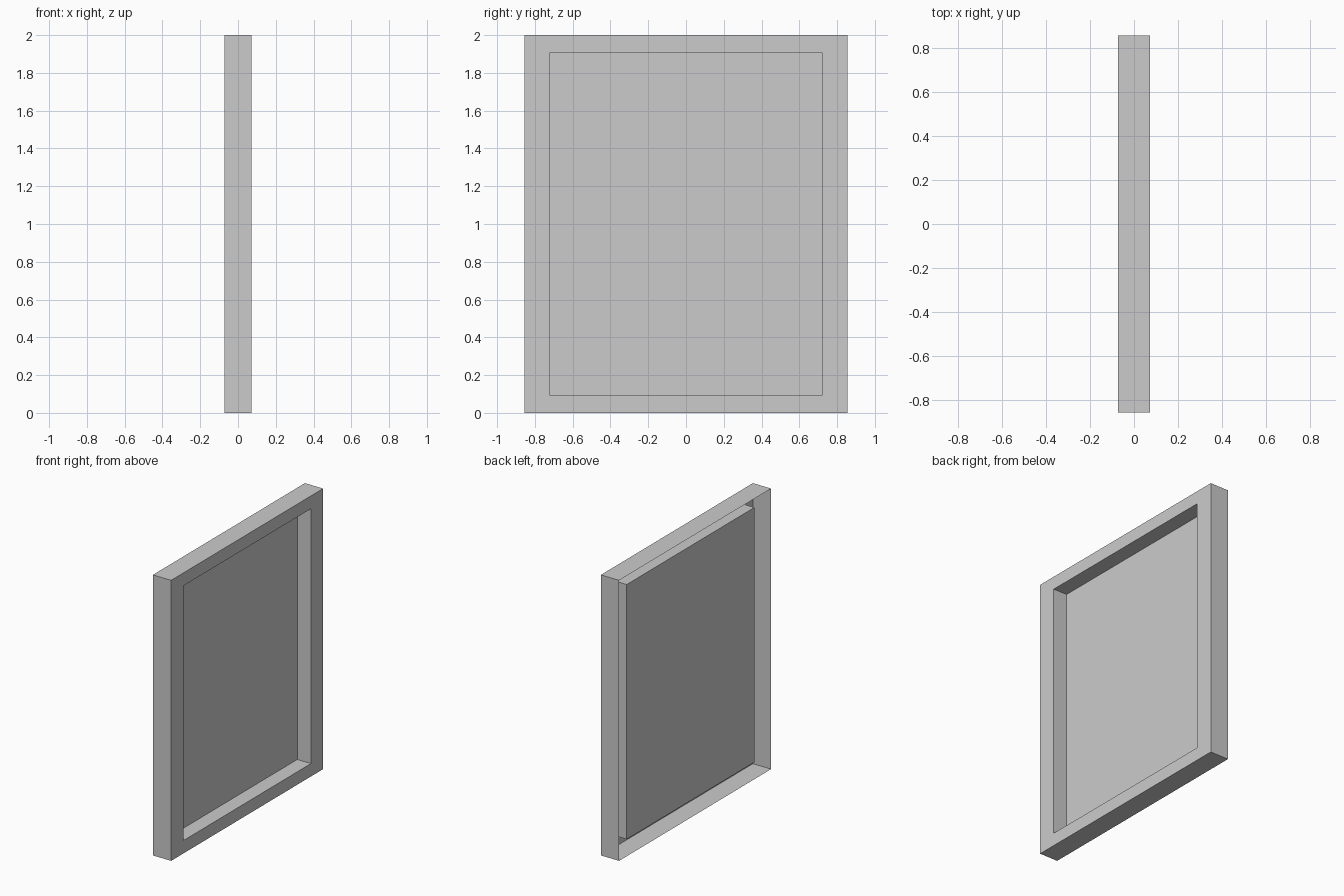
import bpy
import bmesh

cube = bpy.data.objects.get("Cube")
if cube:
    bpy.data.objects.remove(cube, do_unlink=True)

grey = bpy.data.materials.new("plain grey")
grey.use_nodes = True
colour = (0.6, 0.6, 0.6, 1.0)
grey.diffuse_color = colour
grey.node_tree.nodes["Principled BSDF"].inputs["Base Color"].default_value = colour

HALF_DEPTH = 0.072
PANEL_X = -0.036
OUTER = (0.856, 1.0)      # half width along y, half height
INNER = (0.719, 0.908)


def rect_shell(name, rings, cap=False):
    """Join rectangular rings (x, (half width, half height)) into an open sheet."""
    bm = bmesh.new()
    loops = []
    for x, (w, h) in rings:
        corners = ((-w, -h), (w, -h), (w, h), (-w, h))
        loops.append([bm.verts.new((x, y, 1 + z)) for y, z in corners])
    for a, b in zip(loops, loops[1:]):
        for i in range(4):
            j = (i + 1) % 4
            bm.faces.new((a[i], a[j], b[j], b[i]))
    if cap:
        bm.faces.new(loops[-1])
    mesh = bpy.data.meshes.new(name)
    bm.to_mesh(mesh)
    bm.free()
    mesh.materials.append(grey)
    obj = bpy.data.objects.new(name, mesh)
    bpy.context.collection.objects.link(obj)
    return obj


# Outer walls and front rim, open at the back
rect_shell("frame", [(-HALF_DEPTH, OUTER), (HALF_DEPTH, OUTER), (HALF_DEPTH, INNER)])

# Recess walls and the flat panel at their bottom
rect_shell("recessed_panel", [(HALF_DEPTH, INNER), (PANEL_X, INNER)], cap=True)
